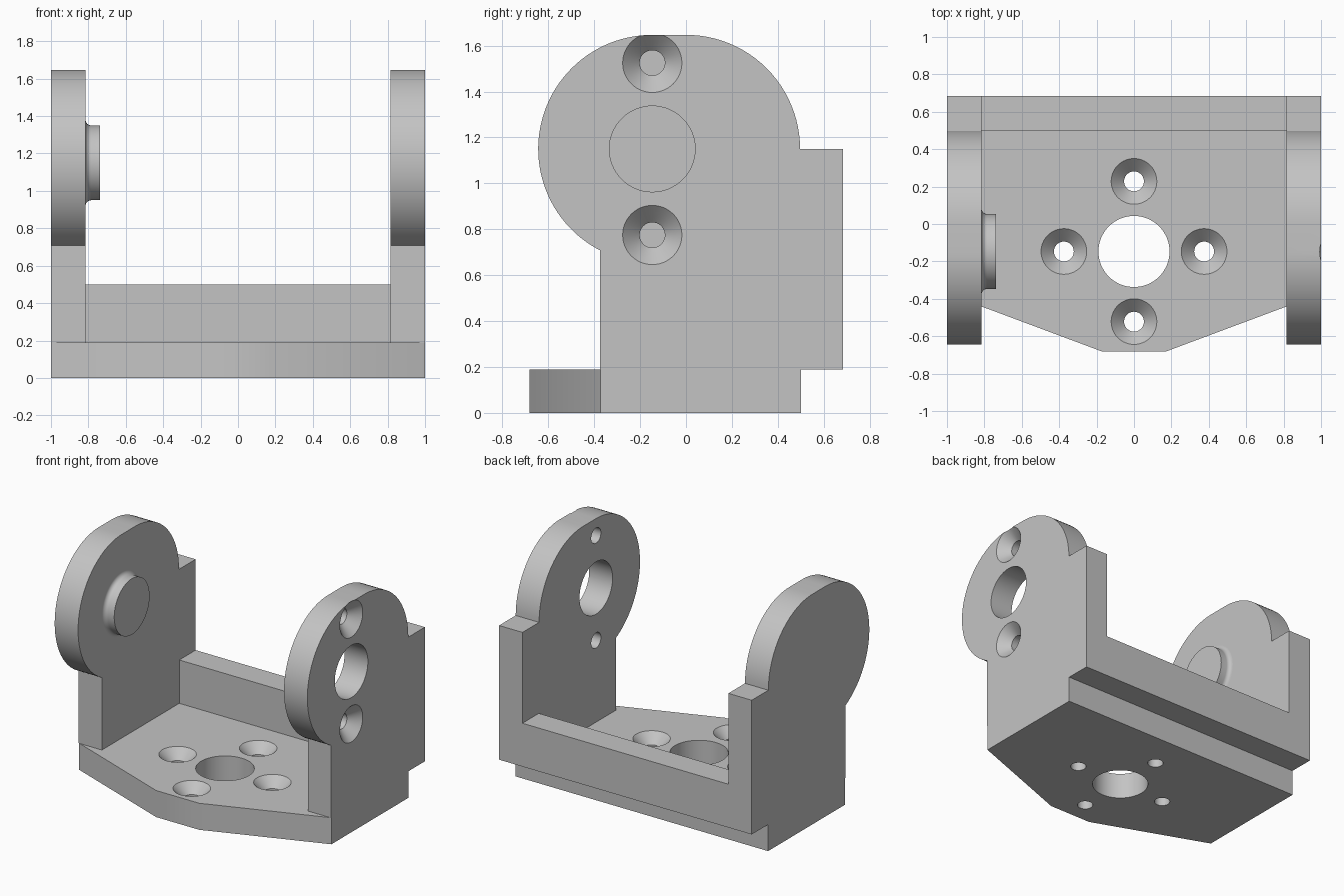
import bpy, bmesh
from math import cos, sin, pi, radians, asin
from mathutils import Matrix, Vector

if "Cube" in bpy.data.objects:
    bpy.data.objects.remove(bpy.data.objects["Cube"])

grey = bpy.data.materials.new("light grey")
grey.use_nodes = True
GREY = (0.55, 0.55, 0.55, 1)
grey.diffuse_color = GREY
grey.node_tree.nodes["Principled BSDF"].inputs["Base Color"].default_value = GREY

PIVOT_Y, PIVOT_Z, RADIUS = -0.147, 1.15, 0.497
INNER, OUTER = 0.815, 1.0
FLOOR, BACK, STEP = 0.19, 0.685, 0.5
SEGMENTS = 64


def finish(name, bm):
    bmesh.ops.recalc_face_normals(bm, faces=bm.faces)
    mesh = bpy.data.meshes.new(name)
    bm.to_mesh(mesh)
    bm.free()
    mesh.materials.append(grey)
    obj = bpy.data.objects.new(name, mesh)
    bpy.context.collection.objects.link(obj)
    return obj


def prism(name, points, direction):
    """Extrude a closed outline of 3D points."""
    bm = bmesh.new()
    face = bm.faces.new([bm.verts.new(p) for p in points])
    out = bmesh.ops.extrude_face_region(bm, geom=[face])
    moved = [v for v in out["geom"] if isinstance(v, bmesh.types.BMVert)]
    bmesh.ops.translate(bm, verts=moved, vec=Vector(direction))
    return finish(name, bm)


def lathe(name, profile, origin, along_x=False):
    """Revolve (radius, height) points about z, or about x, and cap the ends."""
    turn = Matrix.Rotation(pi / 2, 4, "Y") if along_x else Matrix()
    place = Matrix.Translation(origin) @ turn
    angles = [2 * pi * i / SEGMENTS for i in range(SEGMENTS)]
    bm = bmesh.new()
    rings = [[bm.verts.new(place @ Vector((r * cos(a), r * sin(a), h))) for a in angles]
             for r, h in profile]
    for low, high in zip(rings, rings[1:]):
        for i in range(SEGMENTS):
            j = (i + 1) % SEGMENTS
            bm.faces.new((low[i], low[j], high[j], high[i]))
    bm.faces.new(rings[0])
    bm.faces.new(rings[-1])
    return finish(name, bm)


def activate(obj):
    bpy.ops.object.select_all(action="DESELECT")
    obj.select_set(True)
    bpy.context.view_layer.objects.active = obj


def cut(obj, cutters):
    activate(obj)
    for cutter in cutters:
        mod = obj.modifiers.new("hole", "BOOLEAN")
        mod.operation, mod.solver, mod.object = "DIFFERENCE", "EXACT", cutter
        bpy.ops.object.modifier_apply(modifier=mod.name)
        bpy.data.objects.remove(cutter)


def screw_hole(origin, hole, head, along_x=False):
    """Countersunk hole cutter whose wide end lies at the origin."""
    depth = head - hole
    profile = [(hole, -0.3), (hole, -depth), (head, 0), (head, 0.05)]
    return lathe("screw_hole_cutter", profile, origin, along_x)


# Base plate with tapered front
half = [(OUTER, STEP), (OUTER, -0.372), (0.17, -0.682)]
outline = half + [(-x, y) for x, y in reversed(half)]
base = prism("base_plate", [(x, y, 0) for x, y in outline], (0, 0, FLOOR))
spots = [(0.375 * cos(i * pi / 2), PIVOT_Y + 0.375 * sin(i * pi / 2)) for i in range(4)]
cut(base, [screw_hole((x, y, FLOOR), 0.053, 0.122) for x, y in spots]
    + [lathe("bore_cutter", [(0.19, -0.1), (0.19, 0.4)], (0, PIVOT_Y, 0))])

# Rear wall between the arms
wall = prism("rear_wall", [(-INNER, y, z) for y, z in
             ((STEP, FLOOR), (BACK, FLOOR), (BACK, STEP), (STEP, STEP))],
             (2 * INNER, 0, 0))

# Arm outline: post, stepped back, and rounded head
FRONT = -0.375
start = pi - asin((PIVOT_Y - FRONT) / RADIUS) + pi / 2
start = 1.5 * pi - asin((PIVOT_Y - FRONT) / RADIUS)
steps = 48
arm = [(FRONT, FLOOR), (BACK, FLOOR), (BACK, PIVOT_Z)]
arm += [(RADIUS * cos(a), PIVOT_Z + RADIUS * sin(a))
        for a in [pi / 2 * i / 24 for i in range(25)]]
arm += [(PIVOT_Y + RADIUS * cos(a), PIVOT_Z + RADIUS * sin(a))
        for a in [pi / 2 + (start - pi / 2) * i / steps for i in range(steps + 1)]]

left_arm = prism("left_arm", [(INNER, y, z) for y, z in arm], (OUTER - INNER, 0, 0))
right_arm = prism("right_arm", [(-OUTER, y, z) for y, z in arm], (OUTER - INNER, 0, 0))

# Pivot bore and screw holes in the left arm
cut(left_arm, [lathe("bore_cutter", [(0.187, -0.3), (0.187, 0.1)],
                     (OUTER, PIVOT_Y, PIVOT_Z), True)]
    + [screw_hole((OUTER, PIVOT_Y, PIVOT_Z + s * 0.375), 0.055, 0.129, True)
       for s in (-1, 1)])

# Pivot boss with a filleted foot on the right arm
FILLET, BOSS = 0.03, 0.2
foot = [(BOSS + FILLET - FILLET * sin(a), FILLET - FILLET * cos(a))
        for a in [pi / 2 * i / 8 for i in range(9)]]
boss = lathe("pivot_boss", foot + [(BOSS, 0.078)], (-INNER, PIVOT_Y, PIVOT_Z), True)

# Smooth curved faces, keep corners sharp
for obj in (base, wall, left_arm, right_arm, boss):
    activate(obj)
    bpy.ops.object.shade_smooth_by_angle(angle=radians(25))
